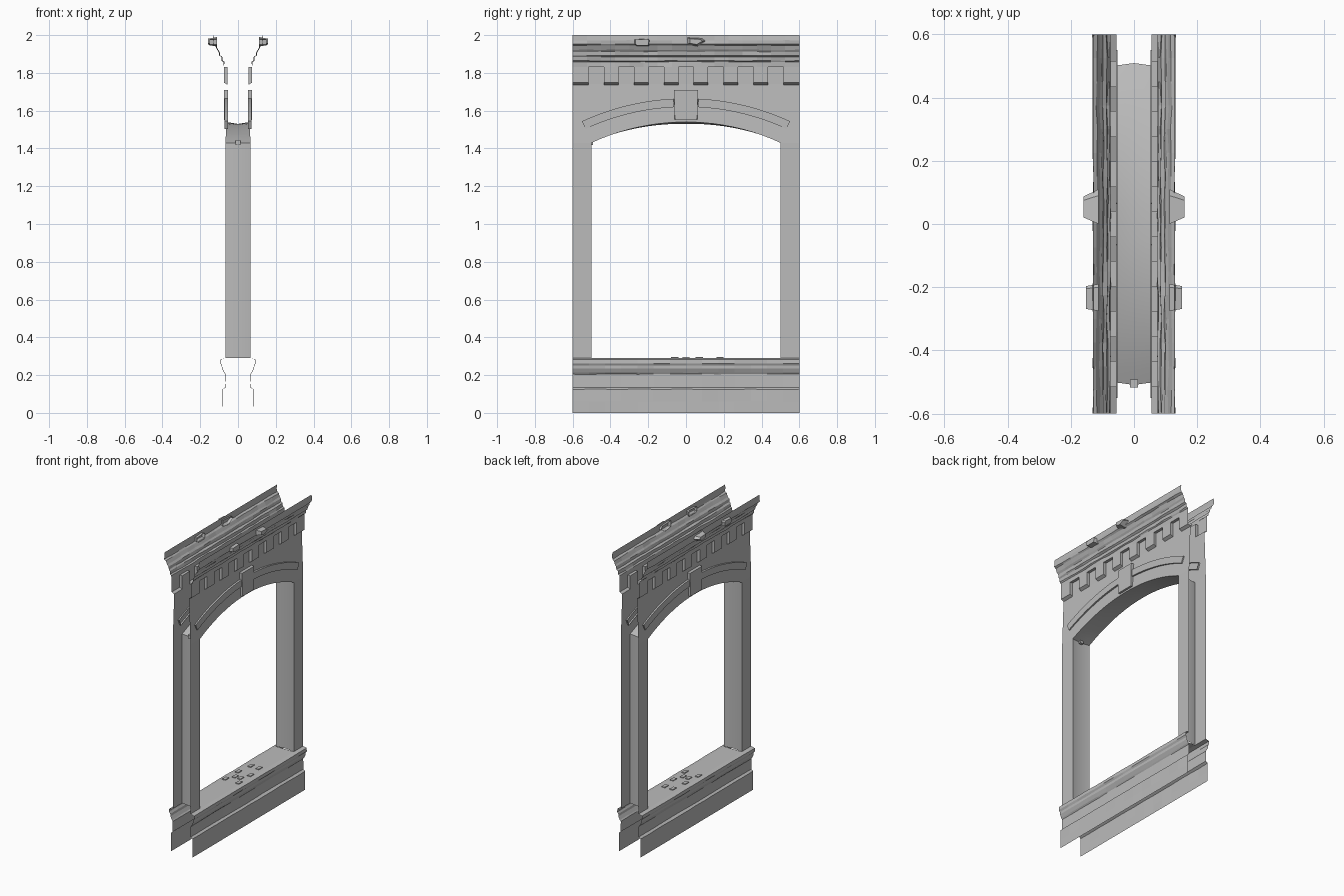
import bpy, bmesh, math, random

random.seed(4)
cube = bpy.data.objects.get("Cube")
if cube:
    bpy.data.objects.remove(cube)

stone = bpy.data.materials.new("grey_stone")
stone.use_nodes = True
stone.diffuse_color = (0.5, 0.5, 0.5, 1)
stone.node_tree.nodes["Principled BSDF"].inputs["Base Color"].default_value = (0.5, 0.5, 0.5, 1)

HALF, OPEN = 0.6, 0.5            # half length of the wall and of the opening
SILL, SPRING, TOP = 0.29, 1.43, 1.74
RADIUS, CENTRE = 1.19, 0.35      # arch circle
WALL, UPPER, BAND = 0.066, 0.055, 0.074


def finish(name, bm, mirror=True):
    """Turn a bmesh into an object; the second face of the wall is mirrored."""
    mesh = bpy.data.meshes.new(name)
    bmesh.ops.remove_doubles(bm, verts=bm.verts, dist=0.0001)
    bm.to_mesh(mesh)
    bm.free()
    mesh.materials.append(stone)
    ob = bpy.data.objects.new(name, mesh)
    bpy.context.collection.objects.link(ob)
    if mirror:
        ob.modifiers.new("Mirror", "MIRROR").use_axis[0] = True
    return ob


def face(bm, points):
    bm.faces.new([bm.verts.new(p) for p in points])


def strip(bm, rows):
    """Skin a list of equally long point rows."""
    grid = [[bm.verts.new(p) for p in row] for row in rows]
    for a, b in zip(grid, grid[1:]):
        for i in range(len(a) - 1):
            bm.faces.new((a[i], b[i], b[i + 1], a[i + 1]))


def spaced(a, b, n):
    return [a + (b - a) * i / n for i in range(n + 1)]


def sweep(bm, profile, ys, wear=0.0):
    """Run an (x, z) profile along y, with slightly worn inner edges."""
    last = len(profile) - 1
    rows = []
    for y in ys:
        row = []
        for i, (x, z) in enumerate(profile):
            w = wear if 0 < i < last else 0
            row.append((x + random.uniform(-w, w), y, z + random.uniform(-w, w) * 0.5))
        rows.append(row)
    strip(bm, rows)


def prism(bm, outline, x0, x1, taper=1.0):
    """Raised open-backed block from a counter-clockwise (y, z) outline."""
    n = len(outline)
    cy = sum(p[0] for p in outline) / n
    cz = sum(p[1] for p in outline) / n
    back = [bm.verts.new((x0, y, z)) for y, z in outline]
    front = [bm.verts.new((x1, cy + (y - cy) * taper, cz + (z - cz) * taper)) for y, z in outline]
    bm.faces.new(front)
    for i in range(n):
        j = (i + 1) % n
        bm.faces.new((back[i], back[j], front[j], front[i]))


def arch(y):
    return CENTRE + math.sqrt(RADIUS ** 2 - y * y)


def wall_x(z):
    t = max(0.0, (z - SPRING) / (TOP - SPRING))
    return WALL + (UPPER - WALL) * t


# Plinth and moulded sill below the opening
bm = bmesh.new()
sweep(bm, [(0.08, 0), (0.08, 0.06), (0.081, 0.125), (WALL, 0.135), (WALL, 0.205),
           (0.072, 0.213), (0.084, 0.235), (0.085, 0.25), (0.092, 0.262),
           (0.092, 0.283), (WALL, SILL)], spaced(-HALF, HALF, 14), 0.0015)
finish("plinth_and_sill", bm)

# Wall face: two piers and the spandrel over the arch
bm = bmesh.new()
for a, b in ((-HALF, -OPEN), (OPEN, HALF)):
    sweep(bm, [(WALL, SILL), (WALL, SPRING), (UPPER, TOP)], (a, b))
strip(bm, [[(wall_x(arch(y)), y, arch(y)), (UPPER, y, TOP)] for y in spaced(-OPEN, OPEN, 20)])
finish("wall_face", bm)

# Folded lining around the opening
bm = bmesh.new()
edge = [(-OPEN, SILL)] + [(y, arch(y)) for y in spaced(-OPEN, OPEN, 20)] + [(OPEN, SILL)]
outer, middle = [], []
for y, z in edge:
    outer.append((wall_x(z), y, z))
    drop = 0.01 * (1 - abs(y) / OPEN)
    middle.append((0, y * 1.018, z - drop))
strip(bm, [outer, middle])
face(bm, [(0, -OPEN, SILL), (WALL, -OPEN, SILL), (WALL, OPEN, SILL), (0, OPEN, SILL)])
lining = finish("opening_lining", bm)

# Raised arch band on each side of the keystone
bm = bmesh.new()
for side in (-1, 1):
    angles = spaced(0.05, 0.432, 9)
    rim = [(side * r * math.sin(a), CENTRE + r * math.cos(a))
           for r, seq in ((1.27, angles), (1.315, angles[::-1])) for a in seq]
    prism(bm, rim if side > 0 else rim[::-1], 0.052, 0.071)
finish("arch_band", bm)

# Keystone
bm = bmesh.new()
prism(bm, [(-0.06, 1.55), (0.06, 1.55), (0.065, 1.71), (-0.065, 1.71)], 0.052, 0.075, 0.98)
finish("keystone", bm)

# Row of hanging teeth, hollow behind
bm = bmesh.new()
PITCH, GAP, HEAD = 0.158, 0.041, 1.83
cuts = [-HALF]
for k in range(-3, 4):
    cuts += [k * PITCH - GAP, k * PITCH + GAP]
cuts.append(HALF)
gap = [(UPPER, TOP), (UPPER, HEAD), (BAND, HEAD)]
tooth = [(UPPER, TOP - 0.003), (BAND, TOP + 0.008), (BAND, HEAD)]
for i, (a, b) in enumerate(zip(cuts, cuts[1:])):
    if i % 2:
        sweep(bm, gap, (a, b))
        cheek = tooth + [(UPPER, HEAD)]
        face(bm, [(x, a, z) for x, z in reversed(cheek)])
        face(bm, [(x, b, z) for x, z in cheek])
    else:
        sweep(bm, tooth, (a, b))
finish("teeth_course", bm)

# Stepped cornice with a worn edge
bm = bmesh.new()
sweep(bm, [(BAND, HEAD), (0.075, 1.858), (0.084, 1.864), (0.086, 1.884), (0.097, 1.892),
           (0.1, 1.912), (0.108, 1.922), (0.118, 1.945), (0.129, 1.953), (0.13, 1.972),
           (0.128, 2.0)], spaced(-HALF, HALF, 16), 0.003)
finish("cornice", bm)

# Loose stone lumps on the cornice
bm = bmesh.new()
prism(bm, [(-0.275, 1.95), (-0.26, 1.942), (-0.195, 1.942), (-0.19, 1.975),
           (-0.2, 1.982), (-0.275, 1.978)], 0.112, 0.152, 0.85)
prism(bm, [(0.0, 1.95), (0.06, 1.94), (0.11, 1.968), (0.09, 1.985), (0.0, 1.99)], 0.112, 0.16, 0.6)
finish("cornice_lumps", bm)

# Small chips on the sill and a plug behind the jamb
bm = bmesh.new()
for x, y in ((0.02, 0.0), (0.045, 0.07), (0.03, 0.18), (0.05, -0.06)):
    s = 0.012
    top = [(x + dx * s, y + dy * s * 1.6, SILL + 0.005) for dx, dy in ((-1, -1), (1, -1), (1, 1), (-1, 1))]
    low = [(px, py, SILL) for px, py, pz in top]
    face(bm, top)
    for i in range(4):
        j = (i + 1) % 4
        face(bm, [low[i], low[j], top[j], top[i]])
finish("sill_chips", bm)

bm = bmesh.new()
bmesh.ops.create_cube(bm, size=0.025)
bmesh.ops.translate(bm, verts=bm.verts, vec=(0, -0.504, 1.432))
finish("jamb_plug", bm, mirror=False)

# Smooth the curved soffit, keep the corners sharp
bpy.ops.object.select_all(action="DESELECT")
lining.select_set(True)
bpy.context.view_layer.objects.active = lining
bpy.ops.object.shade_smooth_by_angle(angle=math.radians(20))
